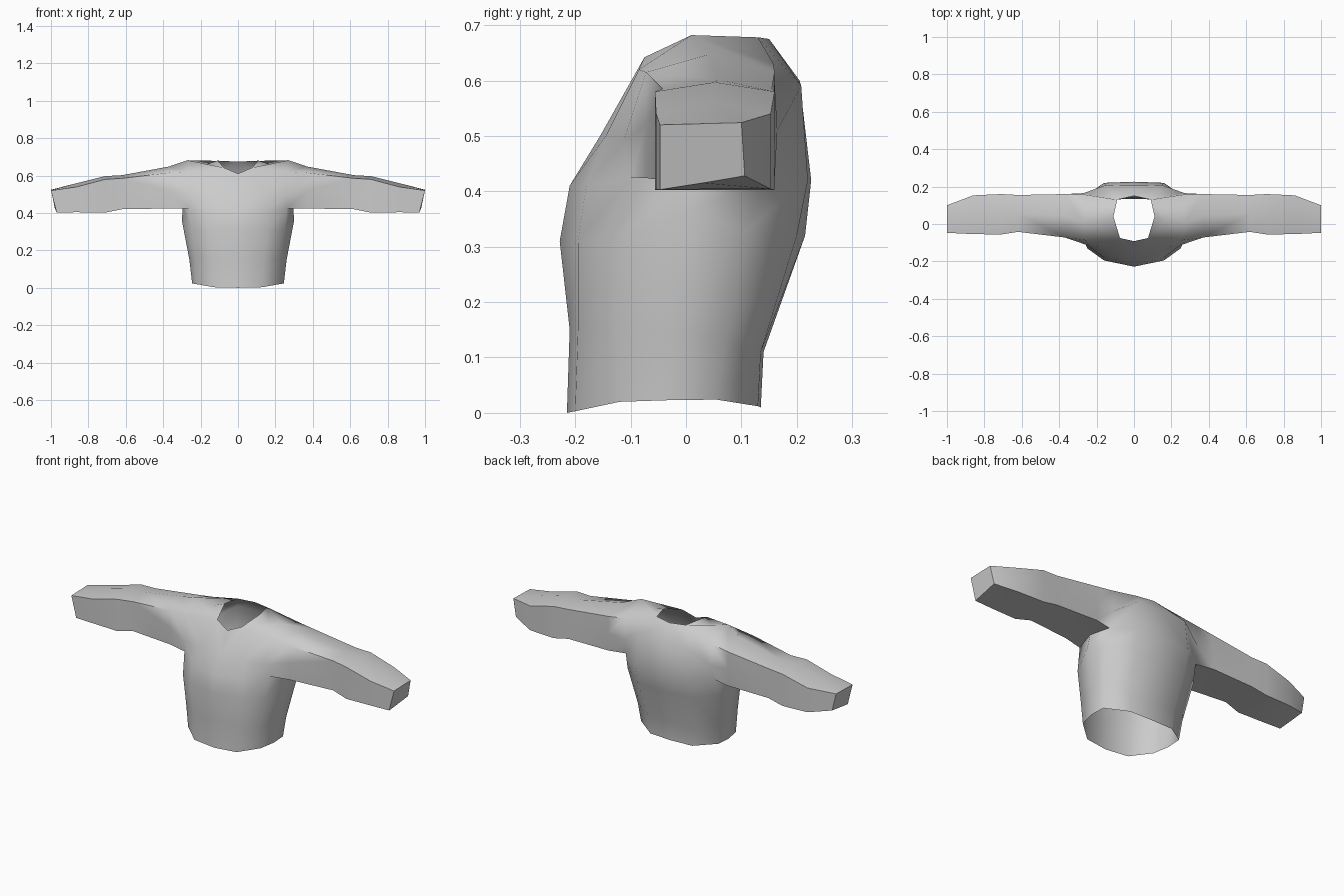
import bpy
import bmesh
import math

cube = bpy.data.objects.get("Cube")
if cube:
    bpy.data.objects.remove(cube, do_unlink=True)


def flat_material(name, colour):
    mat = bpy.data.materials.new(name)
    mat.use_nodes = True
    mat.diffuse_color = colour
    shader = next(n for n in mat.node_tree.nodes if n.type == 'BSDF_PRINCIPLED')
    shader.inputs["Base Color"].default_value = colour
    return mat


bm = bmesh.new()


def ring(points):
    return [bm.verts.new(p) for p in points]


def bridge(lower, upper, closed=False):
    """Join two rows of vertices with quads."""
    count = len(lower)
    for i in range(count if closed else count - 1):
        j = (i + 1) % count
        bm.faces.new((lower[i], lower[j], upper[j], upper[i]))


# Body: half rings from front centre, around the side, to back centre
hem = ring([(0, -.215, 0), (.13, -.2, .003), (.225, -.12, .02), (.245, -.03, .023),
            (.24, .055, .024), (.13, .13, .012), (0, .135, .01)])
waist = ring([(0, -.21, .15), (.14, -.195, .15), (.23, -.13, .15), (.26, -.02, .15),
              (.25, .07, .13), (.14, .135, .11), (0, .14, .11)])
chest = ring([(0, -.228, .31), (.16, -.195, .31), (.25, -.13, .31), (.3, 0, .36),
              (.285, .11, .33), (.16, .2, .32), (0, .215, .32)])
armpit = ring([(0, -.21, .41), (.16, -.18, .41), (.262, -.1, .425), (.295, .02, .432),
               (.275, .14, .425), (.16, .22, .42), (0, .226, .42)])
bridge(hem, waist)
bridge(waist, chest)
bridge(chest, armpit)

# Yoke: front and back panels rising to the neck and shoulder
front_mid = ring([(0, -.155, .5), (.14, -.145, .5), (.25, -.113, .49)])
front_top = ring([(0, -.092, .61), (.075, -.075, .642), (.265, -.085, .62)])
back_mid = ring([(.27, .165, .51), (.15, .208, .59), (0, .205, .6)])
back_top = ring([(.27, .158, .63), (.09, .13, .678), (0, .15, .675)])
bridge(armpit[:3], front_mid)
bridge(front_mid, front_top)
bridge(armpit[4:], back_mid)
bridge(back_mid, back_top)

# Shoulder line from the neck opening to the sleeve
neck, dip, peak = ring([(.11, .04, .68), (.17, .02, .66), (.27, .01, .682)])
for a, b in ((front_top[1], front_top[2]), (back_top[1], back_top[0])):
    bm.faces.new((a, b, peak, dip))
    bm.faces.new((a, dip, neck))

# Sleeve: rings running from the armhole to the cuff
previous = [armpit[3], armpit[2], front_mid[2], front_top[2],
            peak, back_top[0], back_mid[0], armpit[4]]
# x, front y, back y, bottom z, edge z, ridge z
stations = [(.37, -.072, .16, .424, .615, .648),
            (.62, -.042, .155, .42, .585, .602),
            (.71, -.056, .16, .402, .58, .597),
            (.86, -.054, .153, .404, .54, .56)]
for x, front, back, low, high, ridge in stations:
    middle = (front + back) / 2
    half_up = (low + high) / 2
    current = ring([(x, middle, low), (x, front, low), (x, front, half_up),
                    (x, front, high), (x, middle, ridge), (x, back, high),
                    (x, back, half_up), (x, back, low)])
    bridge(previous, current, closed=True)
    previous = current

# Square, slanted cuff with a flat end
cuff = ring([(.975, .03, .415), (.97, -.047, .403), (.985, -.047, .462), (1, -.047, .52),
             (1, .027, .522), (1, .1, .524), (.99, .103, .477), (.98, .106, .428)])
bridge(previous, cuff, closed=True)
bm.faces.new(cuff)
bmesh.ops.recalc_face_normals(bm, faces=bm.faces[:])

mesh = bpy.data.meshes.new("sweater")
bm.to_mesh(mesh)
bm.free()
sweater = bpy.data.objects.new("sweater", mesh)
bpy.context.collection.objects.link(sweater)
mesh.materials.append(flat_material("plain grey cloth", (.6, .6, .6, 1)))

# Mirror the half garment and shade it smoothly
mirror = sweater.modifiers.new("mirror", 'MIRROR')
mirror.use_clip = True
bpy.ops.object.select_all(action='DESELECT')
sweater.select_set(True)
bpy.context.view_layer.objects.active = sweater
bpy.ops.object.modifier_apply(modifier=mirror.name)
bpy.ops.object.shade_smooth_by_angle(angle=math.radians(60))
